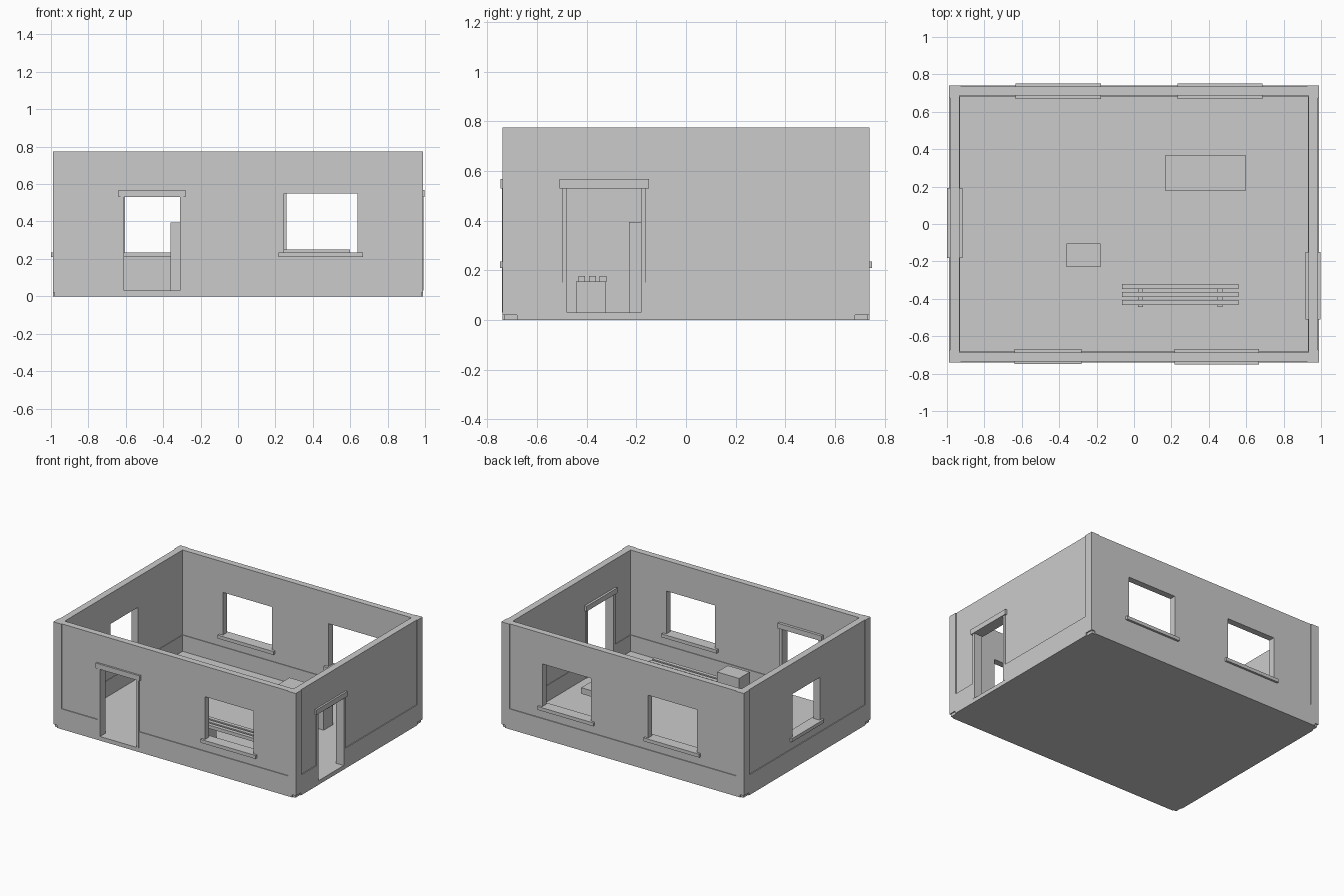
import bpy

cube = bpy.data.objects.get("Cube")
if cube:
    bpy.data.objects.remove(cube, do_unlink=True)

plaster = bpy.data.materials.new("plain grey")
plaster.use_nodes = True
GREY = (0.6, 0.6, 0.6, 1)
plaster.diffuse_color = GREY
plaster.node_tree.nodes["Principled BSDF"].inputs["Base Color"].default_value = GREY


def box(name, x, y, z):
    """Box from its (low, high) extent on each axis."""
    corners = [(a, b, c) for a in x for b in y for c in z]
    faces = [(0, 1, 3, 2), (4, 6, 7, 5), (0, 4, 5, 1),
             (2, 3, 7, 6), (0, 2, 6, 4), (1, 5, 7, 3)]
    mesh = bpy.data.meshes.new(name)
    mesh.from_pydata(corners, [], faces)
    mesh.materials.append(plaster)
    obj = bpy.data.objects.new(name, mesh)
    bpy.context.collection.objects.link(obj)
    return obj


def cut(target, x, y, z):
    """Subtract a box from the target."""
    cutter = box("cutter", x, y, z)
    cutter.hide_render = True
    mod = target.modifiers.new("cut", "BOOLEAN")
    mod.operation = "DIFFERENCE"
    mod.solver = "EXACT"
    mod.object = cutter
    bpy.context.view_layer.objects.active = target
    bpy.ops.object.modifier_apply(modifier=mod.name)
    bpy.data.objects.remove(cutter, do_unlink=True)


X, Y, H = 0.99, 0.74, 0.775       # outer half sizes and height
BAND, FLOOR = 0.15, 0.03          # plinth height and floor level
HEAD, SILL = 0.53, 0.235          # door head and window sill heights

# Room shell: solid block, hollowed, with a thicker plinth inside
shell = box("walls_and_floor", (-X, X), (-Y, Y), (0, H))
cut(shell, (-0.93, 0.93), (-0.682, 0.682), (FLOOR, 1))
cut(shell, (-0.934, 0.934), (-0.687, 0.687), (BAND, 1.1))

# Shallow outer wall panels between corner posts, and notches under the posts
for s in (-1, 1):
    cut(shell, (-0.925, 0.925), sorted((s * (Y - 0.006), s)), (BAND, 1.2))
    cut(shell, sorted((s * (X - 0.006), s * 1.2)), (-0.675, 0.675), (BAND, 1.2))
    for t in (-1, 1):
        cut(shell, sorted((s * 0.96, s * 1.2)), sorted((t * (Y - 0.008), t)), (-0.1, 0.02))
        cut(shell, sorted((s * (X - 0.008), s * 1.2)), sorted((t * 0.68, t)), (-0.1, 0.02))


def on_wall(wall, along, depth):
    """Turn a span along a wall and a span of distance from the centre into x, y."""
    sign = 1 if wall in ("back", "left") else -1
    across = sorted(sign * d for d in depth)
    return (along, across) if wall in ("front", "back") else (across, along)


def window(name, wall, along):
    half = Y if wall in ("front", "back") else X
    a, b = along
    cut(shell, *on_wall(wall, along, (half - 0.15, half + 0.15)), (SILL, 0.55))
    box(name + "_sill", *on_wall(wall, (a - 0.028, b + 0.028), (half - 0.073, half + 0.01)),
        (SILL - 0.025, SILL))


def door(name, wall, along):
    half = Y if wall in ("front", "back") else X
    a, b = along
    cut(shell, *on_wall(wall, along, (half - 0.15, half + 0.15)), (FLOOR, HEAD))
    for i, span in enumerate(((a - 0.018, a + 0.001), (b - 0.001, b + 0.018))):
        box(f"{name}_jamb_{i}", *on_wall(wall, span, (half - 0.064, half + 0.001)), (FLOOR, HEAD))
    box(name + "_lintel", *on_wall(wall, (a - 0.03, b + 0.03), (half - 0.073, half + 0.008)),
        (HEAD, HEAD + 0.038))


door("front_door", "front", (-0.61, -0.31))
door("side_door", "left", (-0.48, -0.18))
window("front_window", "front", (0.245, 0.64))
window("back_window_left", "back", (0.26, 0.66))
window("back_window_right", "back", (-0.605, -0.205))
window("side_window", "right", (-0.155, 0.165))

# Tall cabinet
box("cabinet", (-0.36, -0.18), (-0.23, -0.105), (FLOOR, 0.395))

# Counter with its base
box("counter_top", (0.165, 0.6), (0.18, 0.365), (0.205, 0.25))
box("counter_base", (0.2, 0.56), (0.2, 0.31), (FLOOR, 0.205))

# Slatted bench
for i, y in enumerate((-0.42, -0.377, -0.334)):
    box(f"bench_slat_{i}", (-0.065, 0.56), (y - 0.014, y + 0.014), (0.153, 0.178))
for i, x in enumerate((0.035, 0.46)):
    box(f"bench_leg_{i}", (x - 0.014, x + 0.014), (-0.443, -0.322), (FLOOR, 0.155))
